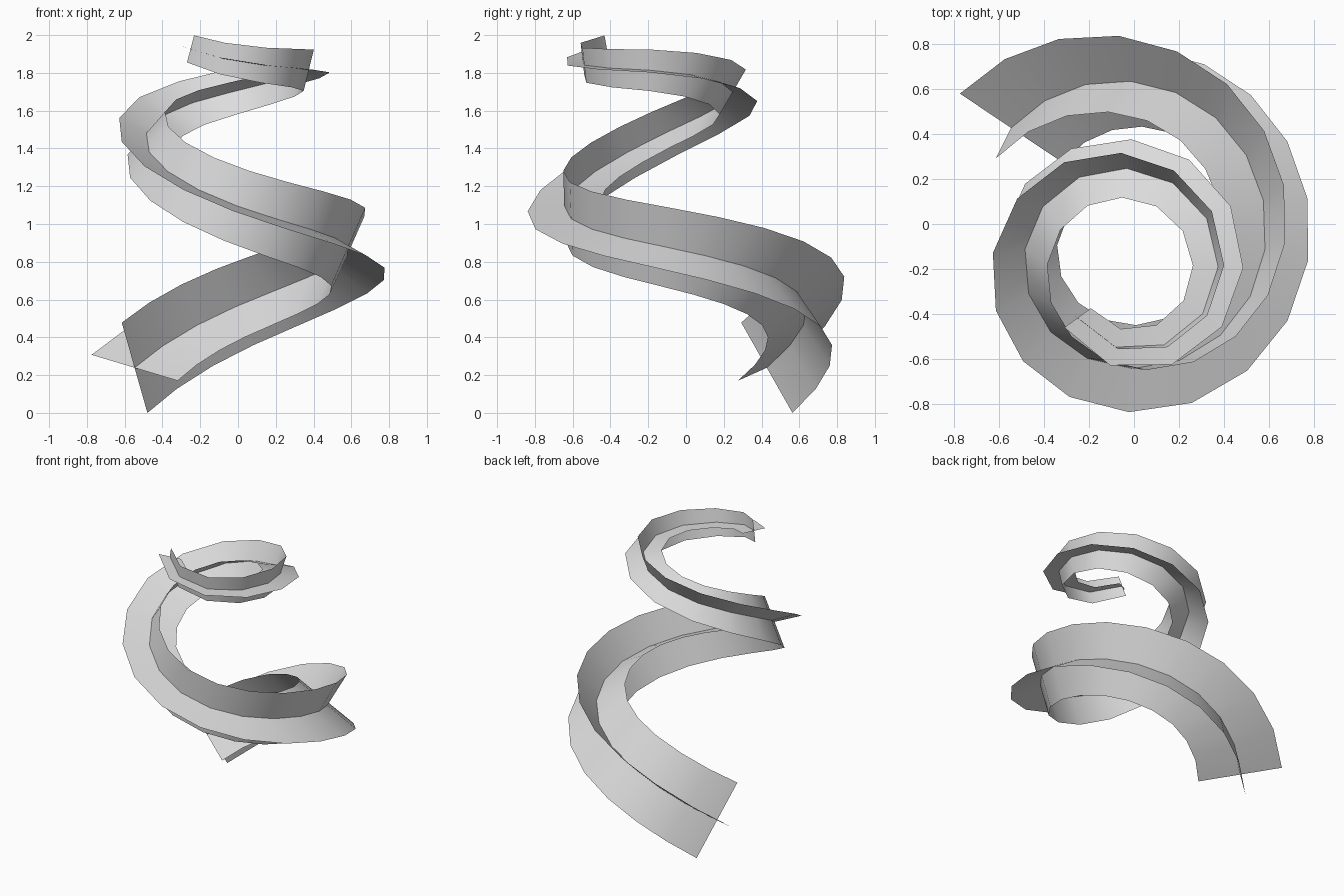
import bpy, bmesh
from math import sin, cos, radians
from mathutils import Vector

cube = bpy.data.objects.get("Cube")
if cube:
    bpy.data.objects.remove(cube, do_unlink=True)

SEGMENTS = 26
START, SWEEP = 142, 645
SKEW = radians(8)
# Degrees travelled along the spiral, with the radius and height reached there
PATH = [(0, 0.69, 0.175), (52, 0.658, 0.46), (142, 0.592, 0.882),
        (232, 0.54, 1.205), (322, 0.485, 1.48), (412, 0.415, 1.644),
        (502, 0.378, 1.827), (592, 0.342, 1.935), (645, 0.31, 1.973)]

mat = bpy.data.materials.new("plain_grey")
mat.use_nodes = True
grey = (0.72, 0.72, 0.72, 1)
mat.diffuse_color = grey
mat.node_tree.nodes["Principled BSDF"].inputs["Base Color"].default_value = grey


def slope(i, k):
    a, b = PATH[max(i - 1, 0)], PATH[min(i + 1, len(PATH) - 1)]
    return (b[k] - a[k]) / (b[0] - a[0])


def smooth(travel, k):
    """Smooth curve through column k of the path points."""
    i = 0
    while i < len(PATH) - 2 and travel > PATH[i + 1][0]:
        i += 1
    a, b = PATH[i], PATH[i + 1]
    w = b[0] - a[0]
    t = (travel - a[0]) / w
    ease = t * t * (3 - 2 * t)
    return (a[k] + (b[k] - a[k]) * ease + w * t * (1 - t) ** 2 * slope(i, k)
            - w * t * t * (1 - t) * slope(i + 1, k))


def centre(u):
    """Shrinking, slightly leaning clockwise spiral, u from 0 to 1."""
    a = radians(START - SWEEP * u)
    r = smooth(SWEEP * u, 1)
    return Vector((-0.015 + r * cos(a), -0.235 * u - 0.1 * u * (1 - u) + r * sin(a),
                   smooth(SWEEP * u, 2) + 0.18 * r * sin(a)))


# Stations at equal distances along the spiral
FINE = 4000
lengths = [0.0]
for i in range(FINE):
    lengths.append(lengths[-1] + (centre((i + 1) / FINE) - centre(i / FINE)).length)
stations, j = [], 0
for i in range(SEGMENTS + 1):
    while j < FINE and lengths[j] < lengths[-1] * i / SEGMENTS:
        j += 1
    stations.append(j / FINE)

# Carry a twist-free frame along the spiral and collect the ribbon edges
edges = {"first_ribbon": [], "second_ribbon": []}
side, last = Vector((-0.80, 0.55, 0.25)), None
for u in stations:
    tangent = (centre(u + 0.001) - centre(u - 0.001)).normalized()
    if last:
        side = last.rotation_difference(tangent) @ side
    side = (side - tangent * side.dot(tangent)).normalized()
    last = tangent
    half = 0.283 - 0.208 * u - 0.05 * u * (1 - u)
    cross = side.cross(tangent) * cos(SKEW) - side * sin(SKEW)
    for name, direction in zip(edges, (side, cross)):
        edges[name].append((centre(u) + direction * half, centre(u) - direction * half))

# Find the middle of the footprint and the lowest point
points = [p for pairs in edges.values() for pair in pairs for p in pair]
low = Vector([min(p[k] for p in points) for k in range(3)])
high = Vector([max(p[k] for p in points) for k in range(3)])
origin = Vector(((low.x + high.x) / 2, (low.y + high.y) / 2, low.z))

# Two crossing ribbons
for name, pairs in edges.items():
    bm = bmesh.new()
    rows = [[bm.verts.new(p - origin) for p in pair] for pair in pairs]
    for (a, b), (c, d) in zip(rows, rows[1:]):
        bm.faces.new((a, b, d, c))
    mesh = bpy.data.meshes.new(name)
    bm.to_mesh(mesh)
    bm.free()
    mesh.materials.append(mat)
    ribbon = bpy.data.objects.new(name, mesh)
    bpy.context.collection.objects.link(ribbon)
    bpy.ops.object.select_all(action="DESELECT")
    ribbon.select_set(True)
    bpy.context.view_layer.objects.active = ribbon
    bpy.ops.object.shade_smooth_by_angle(angle=radians(40))
